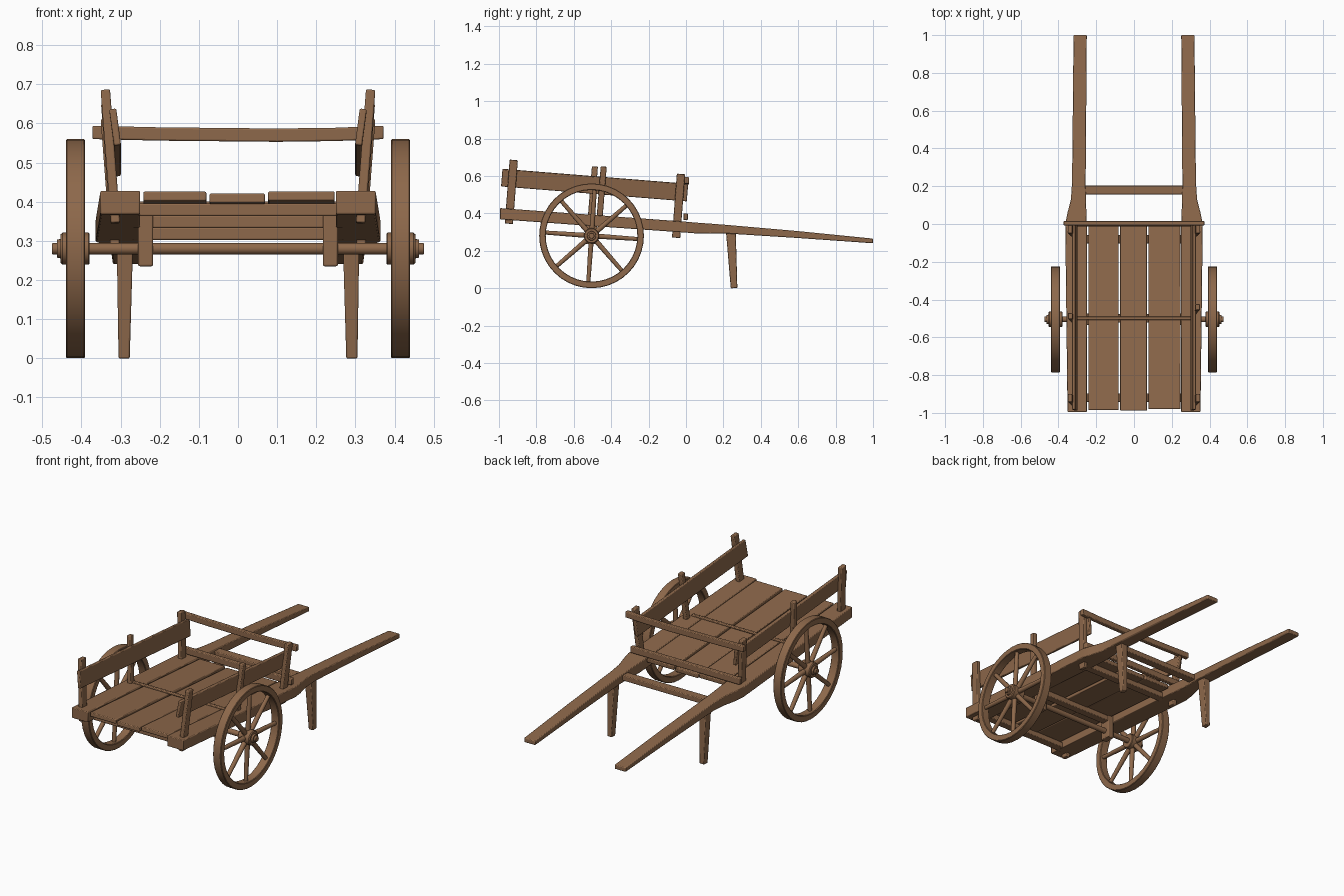
import bpy, bmesh, math
from mathutils import Vector

if "Cube" in bpy.data.objects:
    bpy.data.objects.remove(bpy.data.objects["Cube"])

wood = bpy.data.materials.new("brown_wood")
wood.diffuse_color = (0.27, 0.14, 0.07, 1)
wood.use_nodes = True
wood.node_tree.nodes["Principled BSDF"].inputs["Base Color"].default_value = wood.diffuse_color
SLOPE = -0.0725


def deck(y):
    """Height of the deck top, which slopes down towards the handles."""
    return 0.425 + SLOPE * (y + 1)


def finish(name, bm, mirror=False, bevel=0.004):
    bmesh.ops.recalc_face_normals(bm, faces=bm.faces)
    me = bpy.data.meshes.new(name)
    bm.to_mesh(me)
    bm.free()
    ob = bpy.data.objects.new(name, me)
    bpy.context.collection.objects.link(ob)
    me.materials.append(wood)
    if bevel:
        m = ob.modifiers.new("bevel", 'BEVEL')
        m.width, m.segments = bevel, 2
    if mirror:
        ob.modifiers.new("mirror", 'MIRROR')
    bpy.ops.object.select_all(action='DESELECT')
    ob.select_set(True)
    bpy.context.view_layer.objects.active = ob
    bpy.ops.object.shade_smooth_by_angle(angle=math.radians(35))
    return ob


def loft(bm, rings):
    """Skin a row of closed cross-sections and cap both ends."""
    rows = [[bm.verts.new(p) for p in r] for r in rings]
    n = len(rows[0])
    for a, b in zip(rows, rows[1:]):
        for i in range(n):
            bm.faces.new((a[i], a[(i + 1) % n], b[(i + 1) % n], b[i]))
    bm.faces.new(rows[0])
    bm.faces.new(rows[-1][::-1])


def beam(name, p0, p1, side, w, h, taper=1.0, mirror=False):
    """Rectangular bar from p0 to p1; w is measured along side, h across it."""
    p0, p1 = Vector(p0), Vector(p1)
    d = (p1 - p0).normalized()
    s = Vector(side)
    s = (s - d * s.dot(d)).normalized()
    t = d.cross(s)
    bm = bmesh.new()
    loft(bm, [[p + s * a * w * k / 2 + t * b * h * k / 2
               for a, b in ((-1, -1), (1, -1), (1, 1), (-1, 1))]
              for p, k in ((p0, 1), (p1, taper))])
    return finish(name, bm, mirror)


def rod(bm, p0, p1, r0, r1, n=12):
    """Round bar between two points."""
    p0, p1 = Vector(p0), Vector(p1)
    d = (p1 - p0).normalized()
    s = d.orthogonal().normalized()
    t = d.cross(s)
    loft(bm, [[p + r * (s * math.cos(i * math.tau / n) + t * math.sin(i * math.tau / n))
               for i in range(n)] for p, r in ((p0, r0), (p1, r1))])


# Side rails that narrow into the pulling shafts: y, inner x, outer x, bottom z, top z
stations = [(-0.995, 0.25, 0.352, 0.368, 0.428), (-0.5, 0.25, 0.358, 0.332, 0.392),
            (0.0, 0.25, 0.364, 0.297, 0.355), (0.06, 0.252, 0.352, 0.292, 0.35),
            (0.13, 0.255, 0.334, 0.291, 0.345), (0.22, 0.256, 0.328, 0.292, 0.338),
            (0.6, 0.253, 0.324, 0.268, 0.305), (1.0, 0.25, 0.32, 0.24, 0.265)]
bm = bmesh.new()
loft(bm, [[(a, y, lo), (b, y, lo), (b, y, hi), (a, y, hi)] for y, a, b, lo, hi in stations])
finish("side_rail_and_shaft", bm, mirror=True)

# Deck planks
for i, (x0, x1, y0, dz) in enumerate([(-0.242, -0.081, -0.985, 0.002),
                                      (-0.073, 0.069, -0.988, -0.003),
                                      (0.077, 0.247, -0.98, 0.003)]):
    xc = (x0 + x1) / 2
    beam(f"deck_plank_{i + 1}", (xc, y0, deck(y0) - 0.012 + dz),
         (xc, 0.0, deck(0) - 0.012 + dz), (1, 0, 0), x1 - x0, 0.024)

# Cross beams under the deck, and the bar between the shafts
for y in (-0.92, -0.5, -0.08):
    z = deck(y) - 0.04
    beam("cross_beam", (-0.27, y, z), (0.27, y, z), (0, 1, 0), 0.045, 0.032)
beam("shaft_crossbar", (-0.27, 0.18, 0.318), (0.27, 0.18, 0.318), (0, 1, 0), 0.048, 0.03)
beam("deck_strap", (-0.31, -0.5, deck(-0.5) + 0.006), (0.31, -0.5, deck(-0.5) + 0.006),
     (0, 1, 0), 0.018, 0.012)

# Side boards, leaning slightly outwards
beam("side_board", (0.314, -0.985, 0.591), (0.314, 0.008, 0.511), (0.13, 0, 1),
     0.094, 0.018, mirror=True)

# Stakes that hold the boards
for name, y, zb, zt in (("rear_stake", -0.934, 0.345, 0.685), ("front_stake", -0.04, 0.27, 0.61)):
    beam(name, (0.313, y - 0.013, zb), (0.339, y + 0.013, zt), (0, 1, 0), 0.044, 0.024, mirror=True)
for name, s, y in (("right_middle_stake", 1, -0.44), ("left_middle_stake", -1, -0.487)):
    beam(name, (s * 0.315, y - 0.025, 0.34), (s * 0.338, y, 0.65), (0, 1, 0), 0.032, 0.024)

# Head rails across the shaft end of the deck; the upper one sags a little
bm = bmesh.new()
loft(bm, [[(x, 0.004 + a * 0.012, z + b * 0.017) for a, b in ((-1, -1), (1, -1), (1, 1), (-1, 1))]
          for x, z in ((-0.372, 0.577), (-0.2, 0.573), (0.1, 0.570), (0.25, 0.572), (0.372, 0.577))])
finish("upper_head_rail", bm)
beam("lower_head_rail", (-0.345, -0.002, 0.382), (0.345, -0.002, 0.382), (0, 0, 1), 0.036, 0.024)

# Legs
beam("leg", (0.289, 0.24, 0.30), (0.291, 0.257, 0.0), (1, 0, 0), 0.042, 0.052, 0.68, mirror=True)

# Axle and the blocks that carry it
AY, AZ = -0.505, 0.28
bm = bmesh.new()
rod(bm, (-0.475, AY, AZ), (0.475, AY, AZ), 0.015, 0.015, 16)
finish("axle", bm, bevel=0.002)
beam("axle_block", (0.236, AY, 0.235), (0.236, AY, 0.375), (1, 0, 0), 0.038, 0.06, mirror=True)


# Wheels: rim, spokes, hub
def lathe(name, profile, n, closed):
    """Turn an (x, radius) profile around the axle."""
    bm = bmesh.new()
    rows = [[bm.verts.new((x, AY + r * math.cos(k * math.tau / n), AZ + r * math.sin(k * math.tau / n)))
             for k in range(n)] for x, r in profile]
    pairs = list(zip(rows, rows[1:] + rows[:1])) if closed else list(zip(rows, rows[1:]))
    for a, b in pairs:
        for k in range(n):
            bm.faces.new((a[k], a[(k + 1) % n], b[(k + 1) % n], b[k]))
    if not closed:
        bm.faces.new(rows[0])
        bm.faces.new(rows[-1])
    return finish(name, bm, mirror=True, bevel=0)


lathe("wheel_rim", [(0.391, 0.248), (0.391, 0.277), (0.394, 0.28), (0.437, 0.28),
                    (0.44, 0.277), (0.44, 0.248), (0.437, 0.245), (0.394, 0.245)], 40, True)
lathe("wheel_hub", [(0.379, 0.038), (0.382, 0.041), (0.448, 0.041), (0.453, 0.037),
                    (0.453, 0.025), (0.463, 0.023)], 20, False)
bm = bmesh.new()
for k in range(8):
    a = math.radians(45 * k - 4)
    c, s = math.cos(a), math.sin(a)
    rod(bm, (0.415, AY + 0.03 * c, AZ + 0.03 * s), (0.415, AY + 0.25 * c, AZ + 0.25 * s), 0.014, 0.011)
finish("wheel_spokes", bm, mirror=True, bevel=0)
